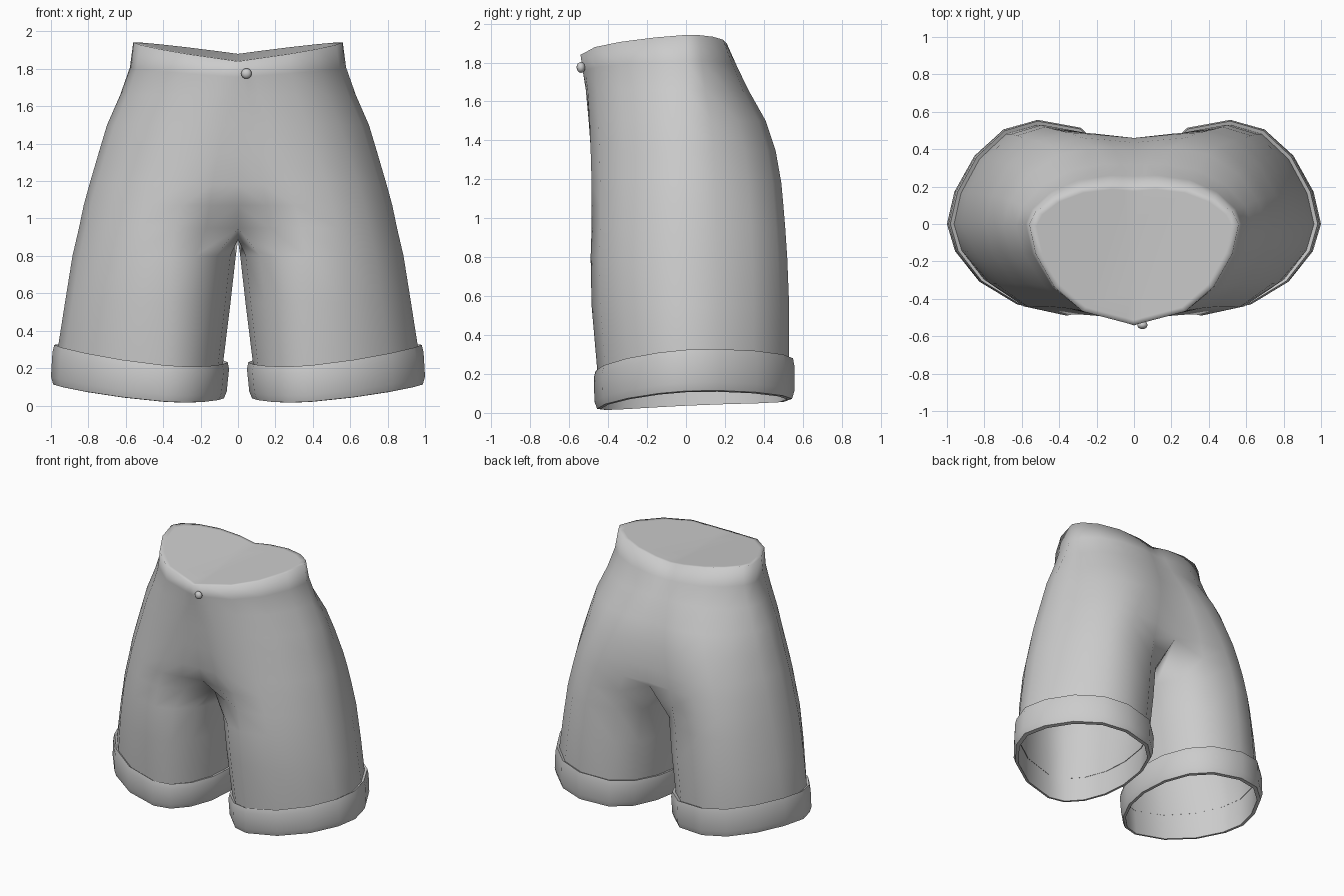
import bpy
import bmesh
import math

cube = bpy.data.objects.get("Cube")
if cube:
    bpy.data.objects.remove(cube, do_unlink=True)

grey = bpy.data.materials.new("fabric_grey")
grey.use_nodes = True
colour = (0.6, 0.6, 0.6, 1.0)
grey.diffuse_color = colour
grey.node_tree.nodes["Principled BSDF"].inputs["Base Color"].default_value = colour

HALF = 8  # segments on the outer half of each cross-section


def lerp(a, b, t):
    return a + (b - a) * t


def outer_arc(cx, side, yf, yb):
    """Front lobe, round the outer side, to the back lobe."""
    pts = []
    for k in range(HALF + 1):
        a = math.pi * k / HALF
        c = lerp(1.05, 0.8, (1 + math.cos(a)) / 2) * cx
        y = abs(math.cos(a)) ** 1.22 * (yf if k < HALF / 2 else yb)
        pts.append((c + (side - c) * math.sin(a), y))
    return pts


def torso_ring(cx, side, yf, yb, yfc, ybc):
    """Half section closed along the centre plane."""
    pts = outer_arc(cx, side, yf, yb)
    pts.append((cx * 0.52, lerp(yb, ybc, 0.45)))
    pts += [(0.0, lerp(ybc, yfc, i / 4)) for i in range(5)]
    pts.append((cx * 0.4, lerp(yf, yfc, 0.45)))
    return pts


def leg_ring(cx, side, inner, yf, yb):
    """Full section around one leg, squarer at the inner back."""
    pts = outer_arc(cx, side, yf, yb)
    for j in range(1, HALF):
        a = math.pi * j / HALF
        c = lerp(0.8, 1.05, (1 + math.cos(a)) / 2) * cx
        back = j < HALF / 2
        y = math.cos(a) * (yb if back else -yf)
        pts.append((c - (c - inner) * math.sin(a) ** (0.75 if back else 1.0), y))
    return pts


def rim_z(x, y):
    return 1.84 + 0.054 * (y + 0.54) + 0.13 * x


def cuff_z(x, y, t):
    low = 0.035 + 0.08 * (x - 0.07) + 0.05 * y
    high = 0.225 + 0.10 * (x - 0.07) + 0.06 * y
    return lerp(low, high, t) - 0.1 * y * y


def loft(name, rings, angle, cap=False):
    """Skin the rings from top to bottom, then mirror across x."""
    bm = bmesh.new()
    rows = [[bm.verts.new(p) for p in ring] for ring in rings]
    n = len(rows[0])
    for a, b in zip(rows, rows[1:]):
        for k in range(n):
            m = (k + 1) % n
            quad = [a[k], b[k], b[m], a[m]]
            if any(v.co.x > 1e-5 for v in quad):
                bm.faces.new(quad)
    if cap:
        bm.faces.new(rows[0])
    bmesh.ops.delete(bm, geom=[v for v in bm.verts if not v.link_faces], context='VERTS')
    mesh = bpy.data.meshes.new(name)
    bm.to_mesh(mesh)
    bm.free()
    obj = bpy.data.objects.new(name, mesh)
    bpy.context.collection.objects.link(obj)
    mesh.materials.append(grey)
    mirror = obj.modifiers.new("Mirror", 'MIRROR')
    mirror.use_clip = True
    mirror.merge_threshold = 0.0005
    finish(obj, angle)


def finish(obj, angle):
    bpy.ops.object.select_all(action='DESELECT')
    obj.select_set(True)
    bpy.context.view_layer.objects.active = obj
    bpy.ops.object.shade_smooth_by_angle(angle=math.radians(angle))


# Shorts: closed waist with a soft lip, then the band
rings = []
rim = torso_ring(0.12, 0.56, -0.515, 0.21, -0.542, 0.20)
inset = [(x * 0.93, lerp(-0.15, y, 0.93)) for x, y in rim]
rings.append([(x, y, rim_z(x, y)) for x, y in inset])
rings.append([(x, y, rim_z(x, y)) for x, y in rim])
band = torso_ring(0.12, 0.578, -0.51, 0.26, -0.53, 0.255)
rings.append([(x, y, lerp(1.77, rim_z(x, y) - 0.1, 0.5)) for x, y in band])

# Hips: height, lobe centre, side, front, back, centre front, centre back
for z, *shape in [
    (1.66, 0.14, 0.63, -0.505, 0.32, -0.515, 0.315),
    (1.50, 0.20, 0.70, -0.495, 0.41, -0.50, 0.39),
    (1.35, 0.26, 0.745, -0.49, 0.46, -0.488, 0.435),
    (1.18, 0.34, 0.795, -0.485, 0.49, -0.465, 0.46),
    (1.07, 0.38, 0.825, -0.485, 0.50, -0.43, 0.46),
]:
    rings.append([(x, y, z) for x, y in torso_ring(*shape)])

# Crotch saddle: arched at the front, creased at the back
crotch = torso_ring(0.42, 0.85, -0.485, 0.51, -0.29, 0.445)
rings.append([(x, y, 0.95 if x > 0 else 0.88 + 0.8 * y * y) for x, y in crotch])

# Legs, running down inside the cuffs
for z, *shape in [
    (0.80, 0.45, 0.885, 0.012, -0.49, 0.52),
    (0.55, 0.47, 0.925, 0.04, -0.485, 0.53),
]:
    rings.append([(x, y, z) for x, y in leg_ring(*shape)])
for t, *shape in [
    (1.0, 0.49, 0.962, 0.08, -0.455, 0.53),
    (0.0, 0.49, 0.96, 0.095, -0.44, 0.52),
]:
    rings.append([(x, y, cuff_z(x, y, t)) for x, y in leg_ring(*shape)])
loft("shorts_body", rings, 100, cap=True)

# Turned-up cuffs: from the leg out, down and under to the rim
cuff = []
for t, *shape in [
    (0.98, 0.49, 0.957, 0.085, -0.45, 0.525),
    (1.04, 0.49, 0.982, 0.055, -0.465, 0.55),
    (0.85, 0.49, 0.992, 0.048, -0.474, 0.557),
    (0.22, 0.49, 1.0, 0.06, -0.47, 0.557),
    (0.02, 0.49, 0.988, 0.075, -0.457, 0.545),
    (0.0, 0.49, 0.96, 0.095, -0.44, 0.52),
]:
    cuff.append([(x, y, cuff_z(x, y, t)) for x, y in leg_ring(*shape)])
loft("leg_cuffs", cuff, 50)

# Waist button
bpy.ops.mesh.primitive_uv_sphere_add(segments=12, ring_count=8, radius=0.028,
                                     location=(0.045, -0.54, 1.775))
button = bpy.context.object
button.name = "waist_button"
button.scale = (1.0, 0.8, 1.0)
button.data.materials.append(grey)
finish(button, 50)
